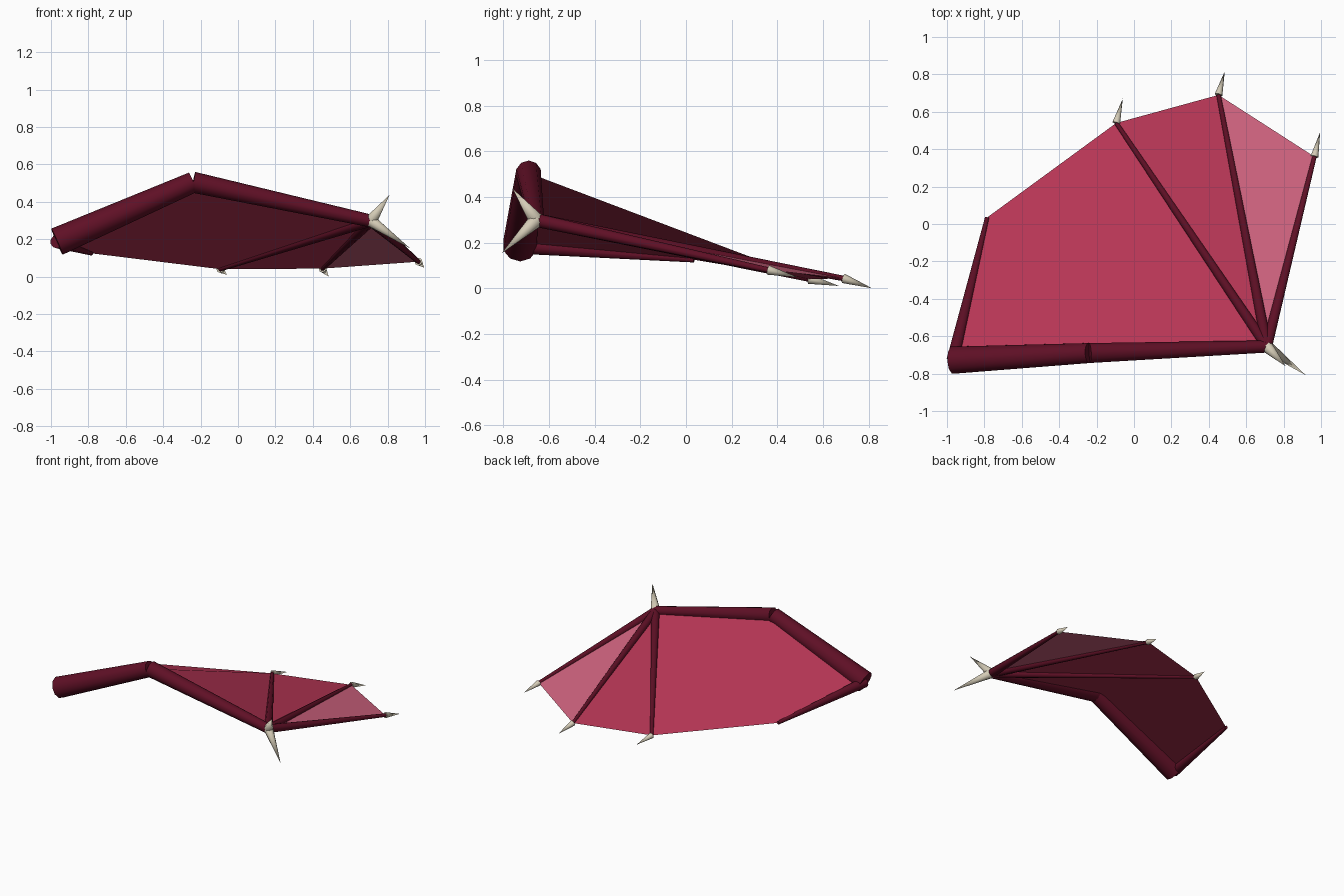
import bpy
from mathutils import Vector

cube = bpy.data.objects.get("Cube")
if cube:
    bpy.data.objects.remove(cube)


def material(name, rgb):
    mat = bpy.data.materials.new(name)
    mat.use_nodes = True
    mat.diffuse_color = (*rgb, 1)
    mat.node_tree.nodes["Principled BSDF"].inputs["Base Color"].default_value = (*rgb, 1)
    return mat


BONE = material("dark maroon", (0.115, 0.005, 0.019))
SKIN = material("crimson skin", (0.48, 0.037, 0.093))
PALE = material("pink skin", (0.64, 0.127, 0.215))
CLAW = material("ivory", (0.66, 0.60, 0.47))


def tapered(name, start, end, r1, r2, mat, sides=10):
    """Cone or tapered cylinder running from start to end."""
    axis = end - start
    bpy.ops.mesh.primitive_cone_add(vertices=sides, radius1=r1, radius2=r2,
                                    depth=axis.length, location=(start + end) / 2,
                                    rotation=axis.to_track_quat('Z', 'Y').to_euler())
    obj = bpy.context.object
    obj.name = name
    obj.data.materials.append(mat)
    bpy.ops.object.shade_smooth_by_angle(angle=0.9)
    return obj


def membrane(name, points, mat):
    """Thin skin fanned from its first point and shaded as a single plane."""
    faces = [(0, i, i + 1) for i in range(1, len(points) - 1)]
    mesh = bpy.data.meshes.new(name)
    mesh.from_pydata(points, [], faces)
    mesh.materials.append(mat)
    mesh.update()
    normal = sum((p.normal * p.area for p in mesh.polygons), Vector()).normalized()
    mesh.normals_split_custom_set([normal] * len(mesh.loops))
    bpy.context.collection.objects.link(bpy.data.objects.new(name, mesh))


# Joints
shoulder = Vector((-0.968, -0.728, 0.187))
elbow = Vector((-0.24, -0.69, 0.505))
wrist = Vector((0.71, -0.655, 0.298))
root_tip = Vector((-0.785, 0.035, 0.125))
finger_tips = [Vector((-0.095, 0.54, 0.04)),
               Vector((0.452, 0.69, 0.043)),
               Vector((0.965, 0.36, 0.08))]
claw_tips = [Vector((-0.06, 0.67, 0.01)),
             Vector((0.485, 0.815, 0.0)),
             Vector((0.995, 0.49, 0.048))]

# Arm bones and trailing root bone
tapered("upper_arm", shoulder, elbow, 0.076, 0.056, BONE)
tapered("forearm", elbow, wrist, 0.056, 0.034, BONE)
tapered("root_bone", shoulder, root_tip, 0.036, 0.012, BONE)

# Fingers, each ending in a small claw
for i, (tip, claw) in enumerate(zip(finger_tips, claw_tips), 1):
    tapered(f"finger_{i}", wrist, tip, 0.03, 0.012, BONE)
    tapered(f"finger_claw_{i}", tip, claw, 0.021, 0, CLAW, 8)

# Pair of large wrist claws
tapered("wrist_claw_lower", wrist, Vector((0.918, -0.808, 0.153)), 0.034, 0, CLAW, 8)
tapered("wrist_claw_upper", wrist, Vector((0.81, -0.76, 0.437)), 0.034, 0, CLAW, 8)

# Skin panels
f1, f2, f3 = finger_tips
membrane("inner_membrane", [elbow, shoulder, root_tip, f1, wrist][::-1][-1:]
         + [wrist, f1, root_tip, shoulder], SKIN)
membrane("middle_membrane", [wrist, f2, f1], SKIN)
membrane("outer_membrane", [wrist, f3, f2], PALE)
